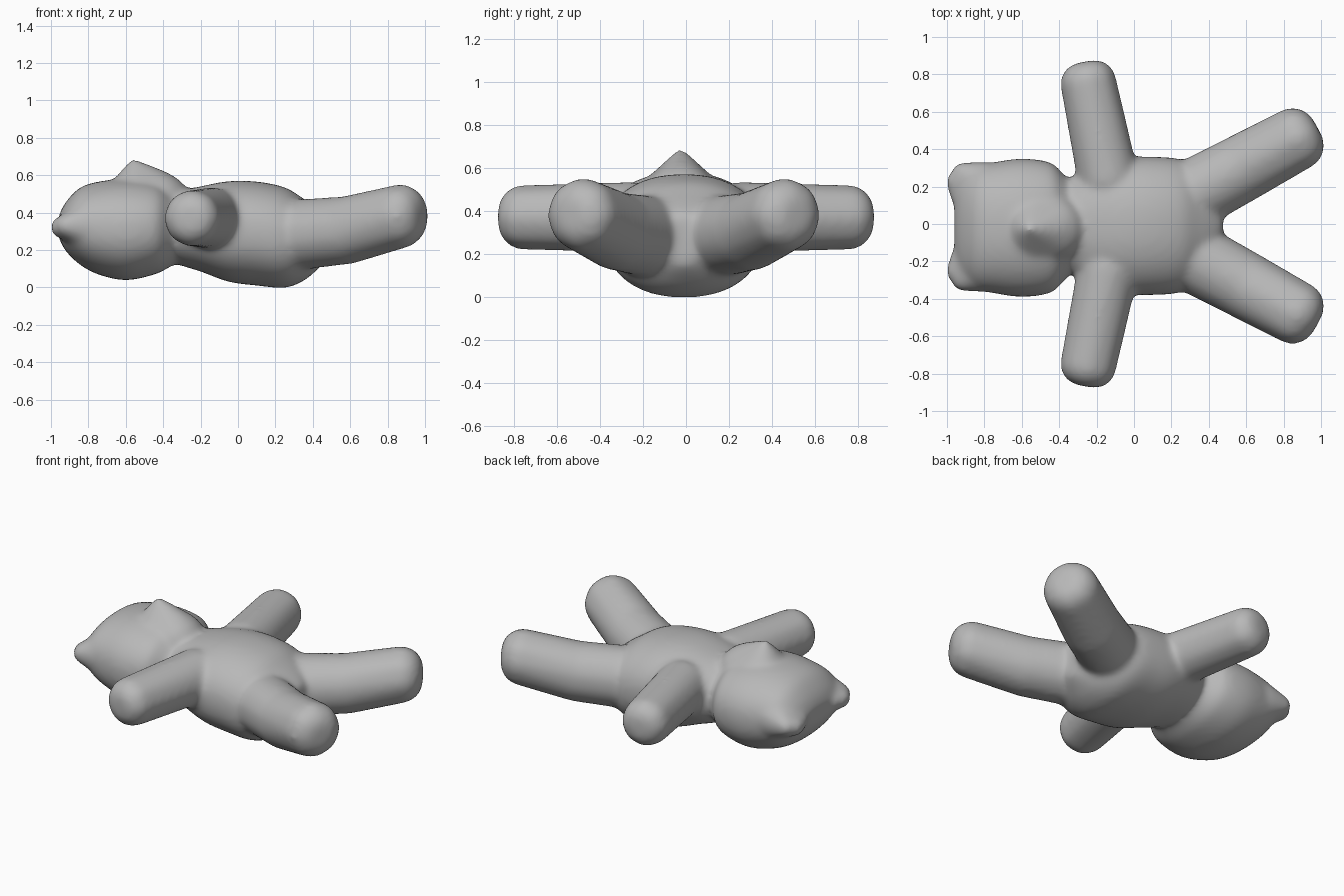
import bpy, bmesh, math
from mathutils import Matrix, Vector

if "Cube" in bpy.data.objects:
    bpy.data.objects.remove(bpy.data.objects["Cube"])

bm = bmesh.new()

def refine(rows, steps=5):
    """Smooth curve through the section rows (Catmull-Rom)."""
    pts = [Vector(r) for r in rows]
    pts = [2 * pts[0] - pts[1]] + pts + [2 * pts[-1] - pts[-2]]
    out = []
    for a, b, c, d in zip(pts, pts[1:], pts[2:], pts[3:]):
        for k in range(steps):
            t = k / steps
            out.append(0.5 * (2 * b + (c - a) * t + (2 * a - 5 * b + 4 * c - d) * t * t
                              + (3 * b - a - 3 * c + d) * t ** 3))
    return out + [pts[-2]]

def loft(sections, cy, power=2.2, n=48):
    """Closed tube along x; each section is (x, half width, bottom, top)."""
    e = 2 / power
    rings = []
    for x, hw, z0, z1 in refine(sections):
        ring = []
        for i in range(n):
            a = 2 * math.pi * i / n
            c, s = math.cos(a), math.sin(a)
            y = cy + hw * math.copysign(abs(c) ** e, c)
            z = (z0 + z1) / 2 + (z1 - z0) / 2 * math.copysign(abs(s) ** e, s)
            ring.append(bm.verts.new((x, y, z)))
        rings.append(ring)
    for r, q in zip(rings, rings[1:]):
        for i in range(n):
            j = (i + 1) % n
            bm.faces.new((r[i], r[j], q[j], q[i]))
    bm.faces.new(rings[0][::-1])
    bm.faces.new(rings[-1])

def blob(*balls):
    """Convex skin stretched over balls given as (x, y, z, radius)."""
    part = bmesh.new()
    for x, y, z, r in balls:
        bmesh.ops.create_icosphere(part, subdivisions=3, radius=r,
                                   matrix=Matrix.Translation((x, y, z)))
    res = bmesh.ops.convex_hull(part, input=part.verts[:])
    junk = {v for v in res["geom_interior"] + res["geom_unused"]
            if isinstance(v, bmesh.types.BMVert)}
    bmesh.ops.delete(part, geom=list(junk), context='VERTS')
    vmap = {v: bm.verts.new(v.co) for v in part.verts}
    for f in part.faces:
        bm.faces.new([vmap[v] for v in f.verts])
    part.free()

def blunt(x, y, z, r, dx, dy):
    """Four small balls around a limb tip, giving a flatter rounded end."""
    side = Vector((-dy, dx, 0)).normalized()
    along = Vector((dx, dy, 0)).normalized()
    small, off = r * 0.74, r * 0.26
    c = Vector((x, y, z)) + along * off
    balls = [(*(c + (side * math.cos(a) + Vector((0, 0, 1)) * math.sin(a)) * off), small)
             for a in (k * math.pi / 4 for k in range(8))]
    return balls

# torso
loft([(-.42, .15, .20, .45), (-.32, .27, .125, .51), (-.20, .33, .085, .54),
      (-.05, .365, .03, .568), (.10, .37, .010, .566), (.25, .355, -.002, .535),
      (.35, .29, .035, .475), (.43, .17, .10, .42), (.475, .07, .15, .38)], -.01)
# head
loft([(-.96, .16, .27, .38), (-.925, .26, .20, .45), (-.85, .325, .125, .53),
      (-.75, .35, .07, .565), (-.60, .37, .038, .58), (-.45, .35, .068, .565),
      (-.38, .29, .10, .53), (-.30, .20, .15, .47)], -.02)
# snout
blob((-.56, -.025, .668, .022), (-.44, -.025, .535, .10), (-.53, -.025, .42, .205),
     (-.43, -.025, .44, .18))

for side in (1, -1):
    # ears
    blob((-.95, side * .24 - .015, .32, .055), (-.915, side * .285 - .015, .33, .06),
         (-.93, side * .17 - .015, .325, .055), (-.80, side * .22 - .015, .33, .13))
    # arms
    blob((-.14, side * .25, .37, .165),
         *blunt(-.237, side * .72, .37, .151, -.2, side))
    # legs: inner half, then raised outer half
    blob((.30, side * .16 - .01, .28, .19), (.58, side * .31 - .01, .305, .182))
    blob((.58, side * .31 - .01, .305, .182),
         *blunt(.83, side * .445 - .01, .38, .172, .87, side * .48))

bmesh.ops.recalc_face_normals(bm, faces=bm.faces[:])
mesh = bpy.data.meshes.new("plush_bear")
bm.to_mesh(mesh)
bm.free()
bear = bpy.data.objects.new("plush_bear", mesh)
bpy.context.collection.objects.link(bear)

# plain grey
grey = bpy.data.materials.new("soft_grey")
grey.diffuse_color = (0.48, 0.48, 0.48, 1)
grey.use_nodes = True
grey.node_tree.nodes["Principled BSDF"].inputs["Base Color"].default_value = grey.diffuse_color
mesh.materials.append(grey)

# fuse the parts and soften the seams
fuse = bear.modifiers.new("fuse", 'REMESH')
fuse.mode = 'VOXEL'
fuse.voxel_size = 0.016
fuse.use_smooth_shade = True
soften = bear.modifiers.new("soften", 'SMOOTH')
soften.factor = 0.5
soften.iterations = 18
